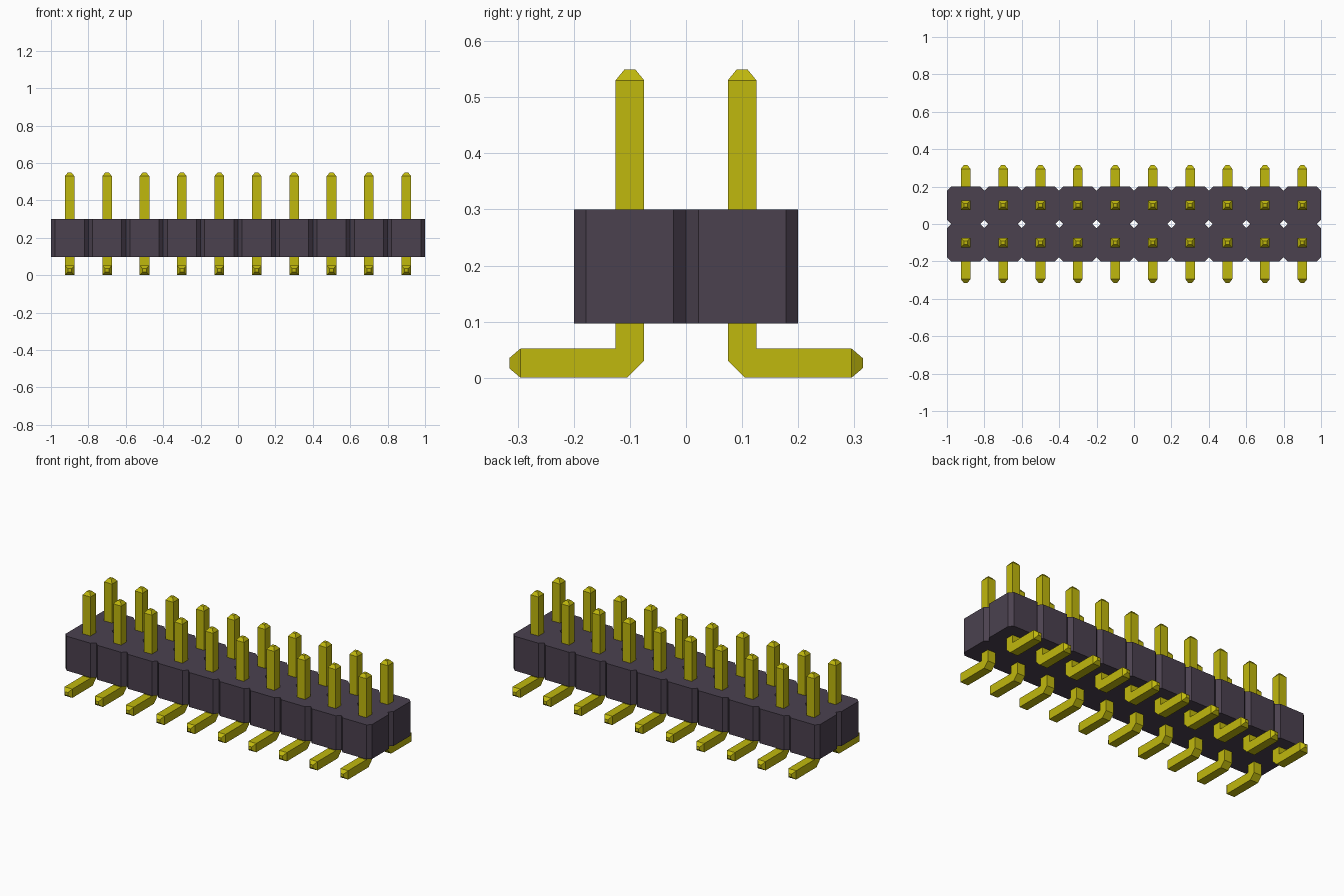
import bpy, bmesh, math

cube = bpy.data.objects.get("Cube")
if cube:
    bpy.data.objects.remove(cube, do_unlink=True)

COLUMNS, ROWS, PITCH = 10, 2, 0.2
CHAMFER, Z_BOTTOM, Z_TOP = 0.022, 0.097, 0.3


def make_material(name, rgb):
    mat = bpy.data.materials.new(name)
    mat.use_nodes = True
    mat.diffuse_color = (*rgb, 1)
    mat.node_tree.nodes["Principled BSDF"].inputs["Base Color"].default_value = (*rgb, 1)
    return mat


def finish_mesh(bm, name, mat):
    bmesh.ops.remove_doubles(bm, verts=bm.verts, dist=0.0005)
    bmesh.ops.recalc_face_normals(bm, faces=bm.faces)
    mesh = bpy.data.meshes.new(name)
    bm.to_mesh(mesh)
    bm.free()
    mesh.materials.append(mat)
    return mesh


def add_object(name, mesh):
    obj = bpy.data.objects.new(name, mesh)
    bpy.context.collection.objects.link(obj)
    return obj


def cell_centre(col, row):
    return (col - (COLUMNS - 1) / 2) * PITCH, (row - (ROWS - 1) / 2) * PITCH


dark_plastic = make_material("dark plastic", (0.070, 0.053, 0.078))
gold_metal = make_material("gold metal", (0.53, 0.48, 0.004))

# Housing: chamfered square cells joined side to side, without inner walls
h, c = PITCH / 2, PITCH / 2 - CHAMFER
octagon = [(h, -c), (h, c), (c, h), (-c, h), (-h, c), (-h, -c), (-c, -h), (c, -h)]
neighbours = {0: (1, 0), 2: (0, 1), 4: (-1, 0), 6: (0, -1)}
bm = bmesh.new()
for col in range(COLUMNS):
    for row in range(ROWS):
        cx, cy = cell_centre(col, row)
        low, high = [[bm.verts.new((cx + x, cy + y, z)) for x, y in octagon]
                     for z in (Z_BOTTOM, Z_TOP)]
        bm.faces.new(high)
        bm.faces.new(low[::-1])
        for i in range(8):
            if i in neighbours:
                dc, dr = neighbours[i]
                if 0 <= col + dc < COLUMNS and 0 <= row + dr < ROWS:
                    continue
            j = (i + 1) % 8
            bm.faces.new((low[i], low[j], high[j], high[i]))
add_object("housing", finish_mesh(bm, "housing", dark_plastic))

# Pin: square wire with tapered ends and a bent foot
# Each section: outer (y, z), inner (y, z), half width in x
W = 0.0255
sections = [
    ((0.110, 0.549), (0.090, 0.549), 0.010),
    ((0.1255, 0.53), (0.0745, 0.53), W),
    ((0.1255, 0.052), (0.0745, 0.031), W),
    ((0.1255, 0.052), (0.105, 0.0), W),
    ((0.295, 0.052), (0.295, 0.0), W),
    ((0.315, 0.035), (0.315, 0.017), 0.010),
]
bm = bmesh.new()
rings = []
for (y1, z1), (y2, z2), w in sections:
    rings.append([bm.verts.new(p) for p in
                  ((w, y1 - 0.1, z1), (-w, y1 - 0.1, z1),
                   (-w, y2 - 0.1, z2), (w, y2 - 0.1, z2))])
for a, b in zip(rings, rings[1:]):
    for i in range(4):
        j = (i + 1) % 4
        bm.faces.new((a[i], a[j], b[j], b[i]))
bm.faces.new(rings[0])
bm.faces.new(rings[-1][::-1])
pin_mesh = finish_mesh(bm, "pin", gold_metal)

# Two rows of pins, feet pointing outwards
for col in range(COLUMNS):
    for row, label in enumerate(("front", "back")):
        pin = add_object(f"{label}_pin_{col + 1}", pin_mesh)
        x, y = cell_centre(col, row)
        pin.location = (x, y, 0)
        pin.rotation_euler.z = 0 if label == "back" else math.pi
